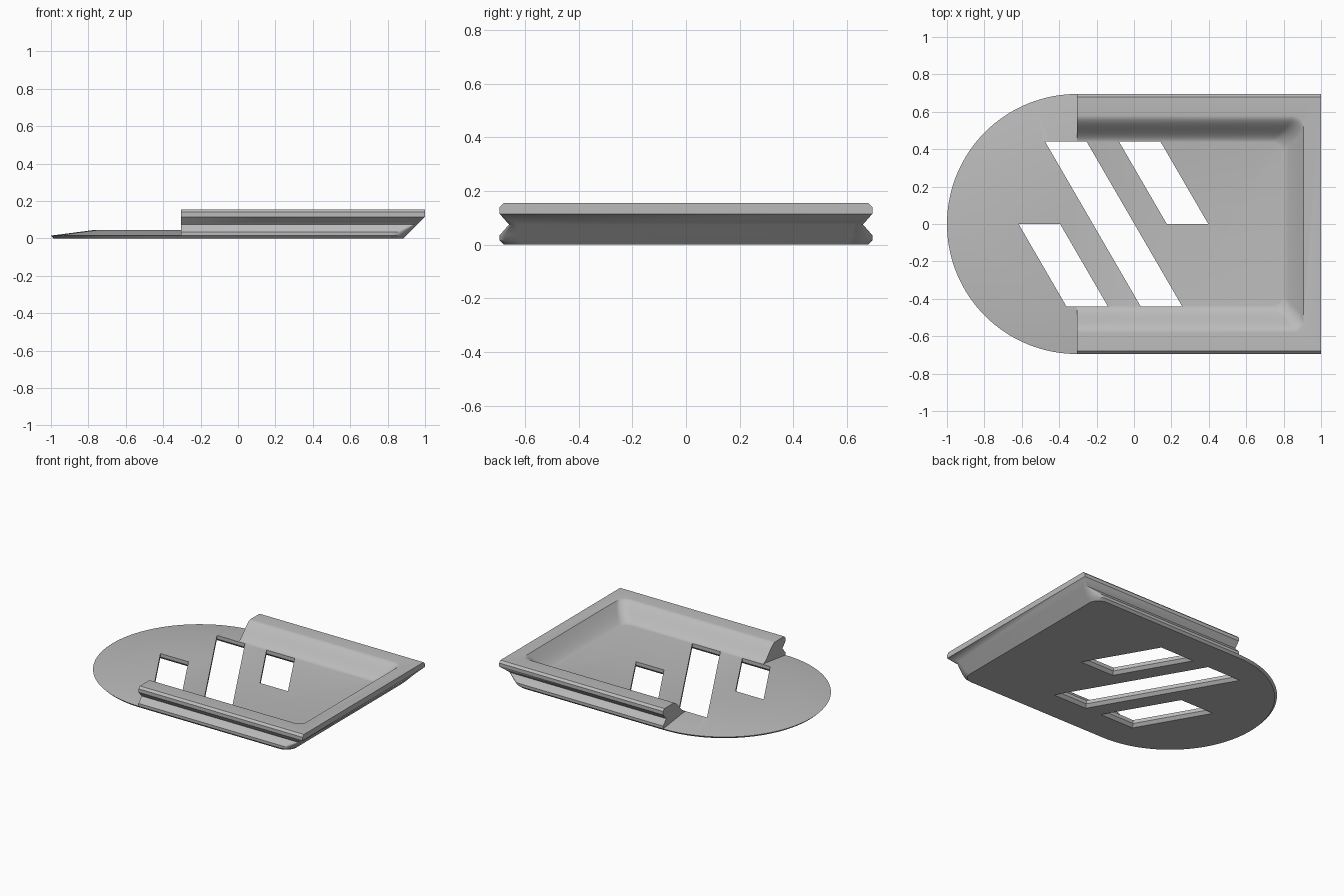
import bpy, bmesh, math

cube = bpy.data.objects.get("Cube")
if cube:
    bpy.data.objects.remove(cube)

grey = bpy.data.materials.new("plain grey")
grey.use_nodes = True
COLOUR = (0.5, 0.5, 0.5, 1)
grey.diffuse_color = COLOUR
grey.node_tree.nodes["Principled BSDF"].inputs["Base Color"].default_value = COLOUR

START = -0.305   # where the rounded nose meets the railed body


def loft(name, rings):
    """Closed solid through a stack of rings, bottom to top."""
    bm = bmesh.new()
    loops = [[bm.verts.new(p) for p in ring] for ring in rings]
    n = len(loops[0])
    for a, b in zip(loops, loops[1:]):
        for i in range(n):
            j = (i + 1) % n
            bm.faces.new((a[i], a[j], b[j], b[i]))
    bm.faces.new(loops[0][::-1])
    bm.faces.new(loops[-1])
    bmesh.ops.remove_doubles(bm, verts=bm.verts, dist=1e-5)
    bmesh.ops.recalc_face_normals(bm, faces=bm.faces)
    mesh = bpy.data.meshes.new(name)
    bm.to_mesh(mesh)
    bm.free()
    mesh.materials.append(grey)
    ob = bpy.data.objects.new(name, mesh)
    bpy.context.collection.objects.link(ob)
    return ob


def tray_ring(z, half, end, r, start, n=10):
    """Rectangle in plan with its two +x corners rounded."""
    pts = [(start, -half, z)]
    for side, first in ((-1, -90), (1, 0)):
        for i in range(n + 1):
            a = math.radians(first + 90 * i / n)
            pts.append((end - r + r * math.cos(a), side * (half - r) + r * math.sin(a), z))
    return pts + [(start, half, z)]


def nose_ring(z, r, n=64):
    angles = [math.pi * (0.5 + i / n) for i in range(n + 1)]
    return [(START + r * math.cos(a), r * math.sin(a), z) for a in angles]


def slot_ring(z, x, top, bottom, grow):
    """Slanted slot outline, x is its top left corner, grow widens it."""
    slant, width = 0.58, 0.222
    pts = []
    for y, sides in ((top + grow, (0, 1)), (bottom - grow, (1, 0))):
        for s in sides:
            pts.append((x + slant * (top - y) + s * width + (2 * s - 1) * 1.155 * grow, y, z))
    return pts


def cut(target, cutter):
    mod = target.modifiers.new("cut", "BOOLEAN")
    mod.operation, mod.solver, mod.object = "DIFFERENCE", "EXACT", cutter
    bpy.context.view_layer.objects.active = target
    bpy.ops.object.modifier_apply(modifier=mod.name)


# Body with grooved sides and a sloped end
levels = ((0, 0.68, 0.885, 0.08), (0.015, 0.695, 0.9, 0.08), (0.035, 0.695, 0.92, 0.08),
          (0.075, 0.66, 0.96, 0.03), (0.115, 0.695, 1, 0), (0.14, 0.695, 1, 0),
          (0.155, 0.68, 1, 0))
body = loft("railed_body", [tray_ring(*lv, START) for lv in levels])

# Pocket: softly curved sides, crisp rim at the end
rings = []
for i in range(17):
    u = i / 16
    f = u * u * (3 - 2 * u)
    rings.append(tray_ring(0.045 + 0.11 * f, 0.435 + 0.145 * u, 0.795 + 0.11 * f ** 0.7, 0.06, -0.5))
rings.append(tray_ring(0.3, 0.58, 0.905, 0.06, -0.5))
pocket = loft("pocket_cutter", rings)

# Half-round nose with a tapered rim
nose = loft("rounded_nose", [nose_ring(0, 0.68), nose_ring(0.015, 0.695), nose_ring(0.045, 0.465)])

# Slanted slots, flared underneath
cutters = [pocket]
cut(body, pocket)
for x, top, bottom in ((-0.475, 0.44, -0.44), (-0.08, 0.44, 0), (-0.617, 0, -0.44)):
    slot = loft("slot_cutter", [slot_ring(z, x, top, bottom, g)
                                for z, g in ((-0.01, 0.03), (0.02, 0), (0.1, 0))])
    cutters.append(slot)
    cut(body, slot)
    cut(nose, slot)
for c in cutters:
    bpy.data.objects.remove(c)

for ob in (body, nose):
    bpy.ops.object.select_all(action="DESELECT")
    ob.select_set(True)
    bpy.context.view_layer.objects.active = ob
    bpy.ops.object.shade_smooth_by_angle(angle=math.radians(25))
